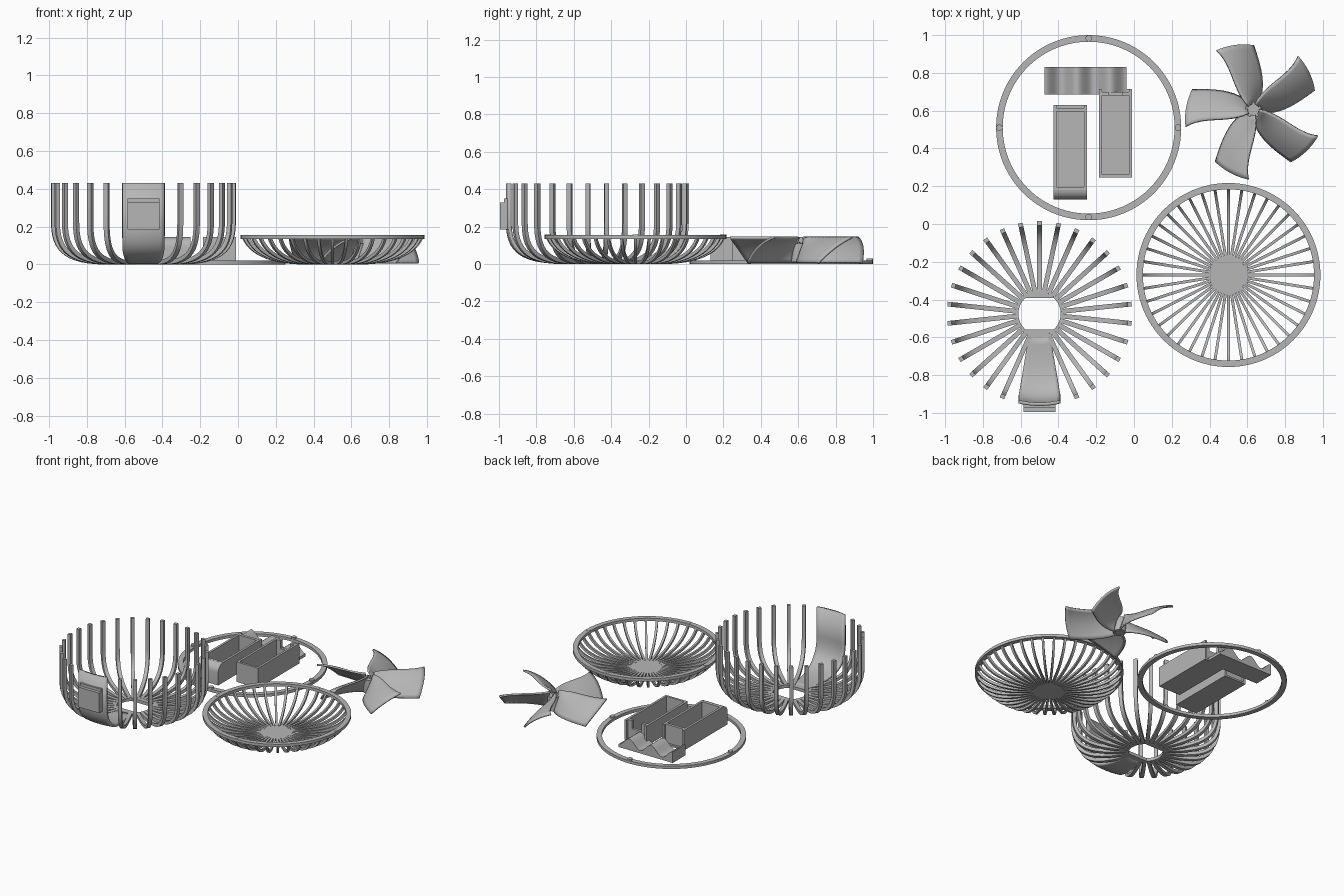
import bpy, bmesh, math
from math import sin, cos, pi, radians
from mathutils import Vector, Matrix, geometry

cube = bpy.data.objects.get("Cube")
if cube:
    bpy.data.objects.remove(cube, do_unlink=True)

GREY = (0.47, 0.47, 0.47, 1)
plastic = bpy.data.materials.new("grey plastic")
plastic.use_nodes = True
plastic.diffuse_color = GREY
plastic.node_tree.nodes["Principled BSDF"].inputs["Base Color"].default_value = GREY


def finish(bm, name, at=(0, 0, 0), thick=0):
    """Turn a bmesh into a shaded object, optionally solidified."""
    bmesh.ops.recalc_face_normals(bm, faces=bm.faces[:])
    mesh = bpy.data.meshes.new(name)
    bm.to_mesh(mesh)
    bm.free()
    mesh.materials.append(plastic)
    ob = bpy.data.objects.new(name, mesh)
    ob.location = at
    bpy.context.collection.objects.link(ob)
    if thick:
        mod = ob.modifiers.new("thickness", "SOLIDIFY")
        mod.thickness, mod.offset = thick, 0
    bpy.ops.object.select_all(action="DESELECT")
    ob.select_set(True)
    bpy.context.view_layer.objects.active = ob
    bpy.ops.object.shade_smooth_by_angle(angle=radians(35))
    return ob


def tube(bm, loops, closed=False):
    """Skin a list of equal vertex loops; cap the ends unless closed."""
    rows = [[bm.verts.new(p) for p in loop] for loop in loops]
    n = len(rows[0])
    for a, b in zip(rows, rows[1:] + rows[:1] if closed else rows[1:]):
        for i in range(n):
            j = (i + 1) % n
            bm.faces.new((a[i], a[j], b[j], b[i]))
    if not closed:
        bm.faces.new(rows[0])
        bm.faces.new(rows[-1])


def sheet(bm, rows):
    """Skin an open grid of points."""
    grid = [[bm.verts.new(p) for p in row] for row in rows]
    for a, b in zip(grid, grid[1:]):
        for i in range(len(a) - 1):
            bm.faces.new((a[i], a[i + 1], b[i + 1], b[i]))


def circle(r, z, flat=9, n=96):
    """Circle of points whose y is limited to +-flat."""
    return [(r * cos(2 * pi * i / n), max(-flat, min(flat, r * sin(2 * pi * i / n))), z)
            for i in range(n)]


def ring(bm, outer, inner, z0, z1, flat=9):
    tube(bm, [circle(outer, z0), circle(outer, z1),
              circle(inner, z1, flat), circle(inner, z0, flat)], closed=True)


def disc(bm, r, z0, z1, x=0, y=0):
    bmesh.ops.create_cone(bm, cap_ends=True, segments=32, radius1=r, radius2=r, depth=z1 - z0,
                          matrix=Matrix.Translation((x, y, (z0 + z1) / 2)))


def box(bm, x0, x1, y0, y1, z0, z1):
    m = Matrix.Translation(((x0 + x1) / 2, (y0 + y1) / 2, (z0 + z1) / 2))
    bmesh.ops.create_cube(bm, size=1, matrix=m @ Matrix.Diagonal((x1 - x0, y1 - y0, z1 - z0, 1)))


def knobs(bm, radius, z0, z1):
    for k in range(4):
        disc(bm, 0.017, z0, z1, radius * cos(k * pi / 2), radius * sin(k * pi / 2))


def rib(bm, profile, angle, width, thick):
    """Sweep a rectangle along a radius/height profile at one angle."""
    radial = Vector((cos(angle), sin(angle), 0))
    side = Vector((-sin(angle), cos(angle), 0)) * width / 2
    loops = []
    for i, p in enumerate(profile):
        t = (profile[min(i + 1, len(profile) - 1)] - profile[max(i - 1, 0)]).normalized()
        off = Vector((-t.y, t.x)) * thick / 2
        inner, outer = [radial * q.x + Vector((0, 0, q.y)) for q in (p + off, p - off)]
        loops.append([inner - side, inner + side, outer + side, outer - side])
    tube(bm, loops)


def curve(*pts, n=16):
    return geometry.interpolate_bezier(*[Vector(p) for p in pts], n)


# Rear cage: open basket of ribs, with a gap for the mounting panel
rear_at = (-0.5, -0.475, 0)
rear_profile = curve((0.115, 0.012), (0.38, 0), (0.479, 0.05), (0.479, 0.22)) + [Vector((0.479, 0.43))]
bm = bmesh.new()
for k in range(30):
    if k not in (14, 15, 16):
        rib(bm, rear_profile, pi / 2 + k * radians(12), 0.025, 0.022)
finish(bm, "rear_cage_ribs", rear_at)
bm = bmesh.new()
ring(bm, 0.127, 0.112, 0, 0.022, flat=0.083)
finish(bm, "rear_cage_hub_ring", rear_at)

# Curved mounting panel and its raised connector
bm = bmesh.new()
rows = []
for p in rear_profile:
    half = 0.055 + 0.055 * min(1, (p.x - 0.115) / 0.33)
    spread = math.asin(half / p.x)
    rows.append([(p.x * sin(spread * u / 5), -p.x * cos(spread * u / 5), p.y)
                 for u in range(-5, 6)])
sheet(bm, rows)
finish(bm, "mounting_panel", rear_at, thick=0.018)
bm = bmesh.new()
box(bm, -0.085, 0.085, -0.52, -0.47, 0.185, 0.33)
box(bm, -0.085, 0.085, -0.498, -0.47, 0.33, 0.35)
finish(bm, "panel_connector", rear_at)

# Front cage: shallow grille with rim and centre disc
front_at = (0.5, -0.27, 0)
front_profile = curve((0.095, 0.01), (0.28, 0), (0.43, 0.04), (0.472, 0.145))
bm = bmesh.new()
for k in range(40):
    rib(bm, front_profile, k * radians(9), 0.015, 0.017)
finish(bm, "front_cage_ribs", front_at)
bm = bmesh.new()
ring(bm, 0.487, 0.453, 0.135, 0.155)
knobs(bm, 0.47, 0.14, 0.157)
finish(bm, "front_cage_rim", front_at)
bm = bmesh.new()
disc(bm, 0.1, 0, 0.018)
finish(bm, "front_cage_disc", front_at)

# Clamping ring
bm = bmesh.new()
ring(bm, 0.49, 0.455, 0, 0.02)
knobs(bm, 0.473, 0.005, 0.03)
finish(bm, "clamping_ring", (-0.24, 0.51, 0))

# Fan: five pitched, swept blades on a small hub
fan_at = (0.632, 0.605, 0)
bm = bmesh.new()
for k in range(5):
    rows = []
    for i in range(13):
        s = i / 12
        half = 0.28 + 0.5 * (1 - s) ** 2
        row = []
        for j in range(11):
            u = j / 5 - 1
            r = 0.03 + 0.325 * s + 0.015 * u * s
            a = radians(30 + 72 * k) + half * u + 0.14 * (s * s - 0.5)
            row.append((r * cos(a), r * sin(a), 0.075 + 0.067 * (u + 0.25 * (1 - u * u))))
        rows.append(row)
    sheet(bm, rows)
finish(bm, "fan_blades", fan_at, thick=0.012)
bm = bmesh.new()
disc(bm, 0.042, 0.01, 0.11)
disc(bm, 0.01, 0.1, 0.115)
finish(bm, "fan_hub", fan_at)


# Open battery trays
def tray(name, x0, x1, y0, y1, height, notched):
    bm = bmesh.new()
    w = 0.016
    box(bm, x0, x1, y0, y1, 0, 0.012)
    box(bm, x0, x0 + w, y0, y1, 0, height)
    box(bm, x1 - w, x1, y0, y1, 0, height)
    box(bm, x0, x1, y0, y0 + w, 0, height)
    box(bm, x0, x1, y1 - 0.035, y1 - 0.015, 0, height * (0.6 if notched else 1))
    if notched:
        for a, b in ((x0, x0 + 0.05), (x1 - 0.05, x1)):
            box(bm, a, b, y1 - 0.035, y1 - 0.015, 0, height)
    finish(bm, name)


tray("battery_tray_right", -0.425, -0.25, 0.18, 0.63, 0.145, False)
tray("battery_tray_left", -0.185, -0.01, 0.245, 0.715, 0.145, True)

# Rounded nose on the end of one tray
nose = [(0.185, 0), (0.185, 0.145)] + [(0.185 - 0.055 * sin(t * pi / 12), 0.09 + 0.055 * cos(t * pi / 12))
                                       for t in range(1, 7)] + [(0.13, 0)]
bm = bmesh.new()
tube(bm, [[(x, y, z) for y, z in nose] for x in (-0.425, -0.25)])
finish(bm, "tray_nose")

# Wavy battery cradle
wave = [(-0.475 + 0.435 * i / 40, 0.05 + 0.03 * cos(i / 40 * 5 * pi)) for i in range(41)]
wave += [(-0.04, 0), (-0.475, 0)]
bm = bmesh.new()
tube(bm, [[(x, y, z) for x, z in wave] for y in (0.685, 0.83)])
finish(bm, "wavy_cradle")
